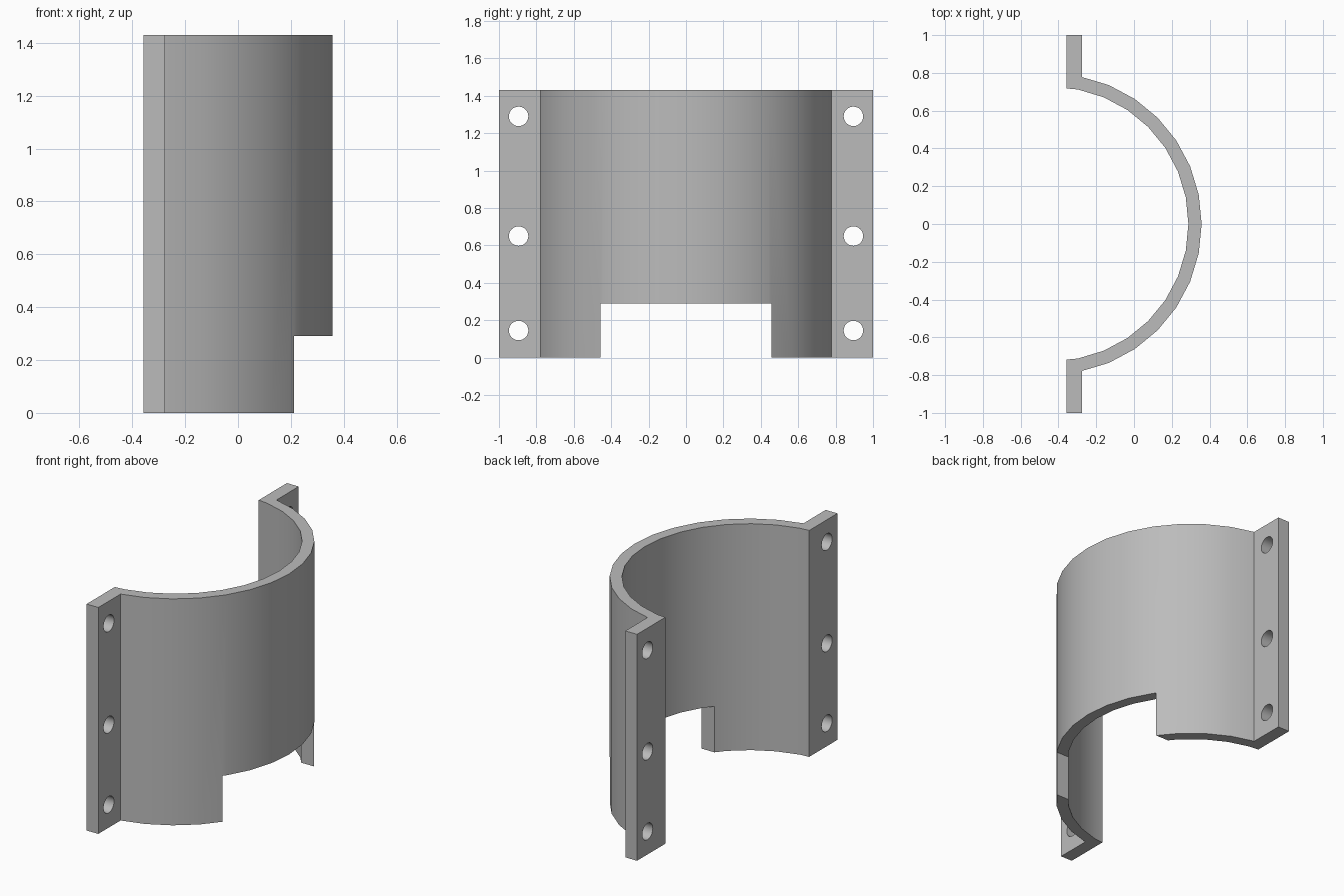
import bpy, bmesh
from math import sin, cos, radians, pi
from mathutils import Matrix, Vector

cube = bpy.data.objects.get("Cube")
if cube:
    bpy.data.objects.remove(cube, do_unlink=True)

HEIGHT = 1.43
BACK, FACE = -0.358, -0.276      # flange thickness along x
CENTRE, OUTER, INNER = -0.438, 0.796, 0.726
STEP = radians(11.25)

grey = bpy.data.materials.new("plain grey")
grey.use_nodes = True
grey.diffuse_color = (0.5, 0.5, 0.5, 1)
grey.node_tree.nodes["Principled BSDF"].inputs["Base Color"].default_value = (0.5, 0.5, 0.5, 1)


def make_object(name, bm):
    bmesh.ops.recalc_face_normals(bm, faces=bm.faces)
    mesh = bpy.data.meshes.new(name)
    bm.to_mesh(mesh)
    bm.free()
    mesh.materials.append(grey)
    obj = bpy.data.objects.new(name, mesh)
    bpy.context.collection.objects.link(obj)
    return obj


def arc(radius, steps):
    return [(CENTRE + radius * cos(i * STEP), radius * sin(i * STEP)) for i in steps]


# Half-pipe with a flange on each end, as one extruded profile
outer = arc(OUTER, range(-6, 7))
inner = arc(INNER, range(7, -8, -1))
profile = [(BACK, -1), (FACE, -1), (FACE, -0.778), *outer,
           (FACE, 0.778), (FACE, 1), (BACK, 1), (BACK, 0.718),
           *inner, (BACK, -0.718)]
bm = bmesh.new()
base = bm.faces.new([bm.verts.new((x, y, 0)) for x, y in profile])
top = bmesh.ops.extrude_face_region(bm, geom=[base])
bmesh.ops.translate(bm, vec=(0, 0, HEIGHT),
                    verts=[v for v in top["geom"] if isinstance(v, bmesh.types.BMVert)])
bracket = make_object("half_pipe_bracket", bm)

# Cutter for the rectangular notch
bm = bmesh.new()
bmesh.ops.create_cube(bm, size=1, matrix=Matrix.LocRotScale(
    Vector((0.3, 0, 0)), None, Vector((0.8, 0.914, 0.58))))
notch = make_object("notch_cutter", bm)

# Cutter for the bolt holes, three in each flange
bm = bmesh.new()
for y in (-0.895, 0.895):
    for z in (0.145, 0.65, 1.29):
        place = Matrix.Translation((BACK, y, z)) @ Matrix.Rotation(pi / 2, 4, 'Y')
        bmesh.ops.create_cone(bm, cap_ends=True, segments=32, radius1=0.052,
                              radius2=0.052, depth=0.4, matrix=place)
holes = make_object("bolt_hole_cutter", bm)

# Apply the cuts
bpy.context.view_layer.objects.active = bracket
for cutter in (notch, holes):
    cut = bracket.modifiers.new("cut", 'BOOLEAN')
    cut.operation = 'DIFFERENCE'
    cut.solver = 'EXACT'
    cut.object = cutter
    bpy.ops.object.modifier_apply(modifier=cut.name)
    bpy.data.objects.remove(cutter, do_unlink=True)

bpy.ops.object.select_all(action='DESELECT')
bracket.select_set(True)
bpy.ops.object.shade_smooth_by_angle(angle=radians(30))
